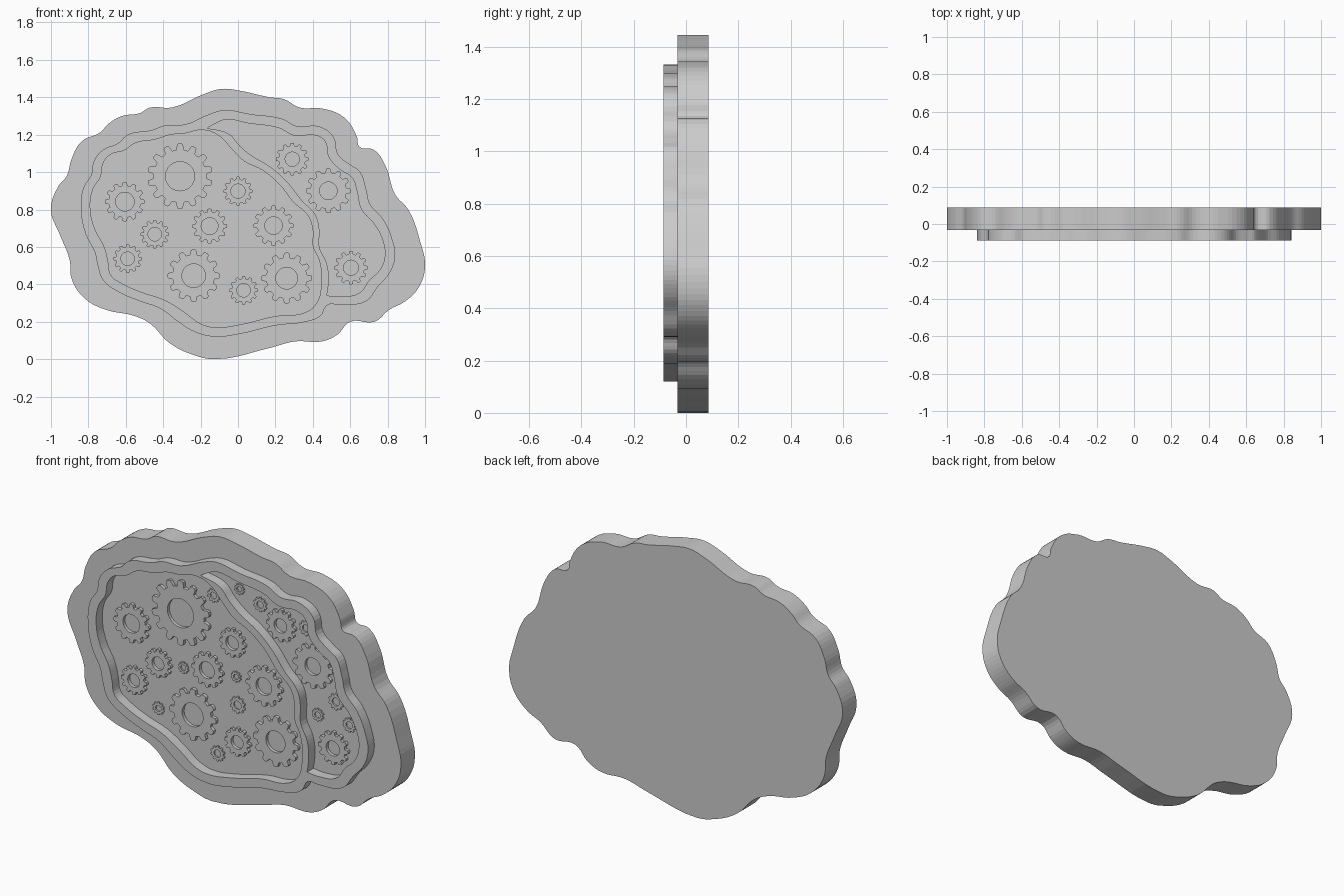
import bpy, bmesh
from math import sin, cos, pi

BACK, FACE, RIM = 0.087, -0.033, -0.087   # y levels: slab back, slab front, rim front


def plate(name, y_front, y_back, smooth=(), polys=(), corners=()):
    """Extrude closed x/z outlines (inner ones become holes) between two y levels."""
    cu = bpy.data.curves.new(name, 'CURVE')
    cu.dimensions = '2D'
    cu.fill_mode = 'BOTH'
    cu.resolution_u = 5
    cu.extrude = (y_back - y_front) / 2
    for pts in smooth:
        s = cu.splines.new('BEZIER')
        s.bezier_points.add(len(pts) - 1)
        s.use_cyclic_u = True
        for bp, p in zip(s.bezier_points, pts):
            bp.co = (p[0], p[1], 0)
            kind = 'VECTOR' if p in corners else 'AUTO'
            bp.handle_left_type = bp.handle_right_type = kind
    for pts in polys:
        s = cu.splines.new('POLY')
        s.points.add(len(pts) - 1)
        s.use_cyclic_u = True
        for sp, p in zip(s.points, pts):
            sp.co = (p[0], p[1], 0, 1)
    tmp = bpy.data.objects.new(name + "_curve", cu)
    bpy.context.collection.objects.link(tmp)
    dg = bpy.context.evaluated_depsgraph_get()
    me = bpy.data.meshes.new_from_object(tmp.evaluated_get(dg))
    bpy.data.objects.remove(tmp)
    # weld caps to walls, stand the plate upright
    bm = bmesh.new()
    bm.from_mesh(me)
    bmesh.ops.remove_doubles(bm, verts=bm.verts, dist=0.0002)
    for v in bm.verts:
        x, z, d = v.co
        v.co = (x, (y_front + y_back) / 2 - d, z)
    bmesh.ops.recalc_face_normals(bm, faces=bm.faces)
    for f in bm.faces:
        f.smooth = False
    bm.to_mesh(me)
    bm.free()
    me.name = name
    ob = bpy.data.objects.new(name, me)
    bpy.context.collection.objects.link(ob)
    return ob


def gear(name, x, z, r, hole, height, teeth=12):
    """Flat gear with trapezoid teeth and a round bore."""
    step = 2 * pi / teeth
    shape = ((-0.32, 0.81), (-0.21, 0.97), (-0.1, 1.0), (0.1, 1.0), (0.21, 0.97), (0.32, 0.81))
    prof = [(x + r * k * sin((i + a) * step), z + r * k * cos((i + a) * step))
            for i in range(teeth) for a, k in shape]
    bore = [(x + hole * cos(2 * pi * i / 28), z + hole * sin(2 * pi * i / 28)) for i in range(28)]
    plate(name, FACE - height, FACE + 0.003, polys=(prof, bore))


# wavy back slab
slab = [(-1, .80), (-.96, .925), (-.915, .98), (-.89, 1.07), (-.835, 1.165), (-.74, 1.21),
        (-.69, 1.26), (-.62, 1.30), (-.525, 1.315), (-.47, 1.345), (-.355, 1.345), (-.175, 1.42),
        (-.085, 1.445), (.01, 1.435), (.17, 1.40), (.245, 1.39), (.33, 1.345), (.45, 1.34),
        (.57, 1.29), (.635, 1.19), (.65, 1.135), (.725, 1.12), (.79, 1.03), (.84, .88),
        (.91, .80), (.975, .625), (1, .50), (.97, .39), (.895, .31), (.81, .265), (.73, .20),
        (.60, .20), (.53, .13), (.45, .095), (.305, .095), (.17, .06), (-.125, 0), (-.23, .02),
        (-.365, .085), (-.47, .19), (-.55, .23), (-.71, .265), (-.82, .325), (-.89, .43),
        (-.90, .53), (-.95, .66)]
plate("back_slab", FACE, BACK, smooth=(slab,))

# raised rim with two pockets, the strip between them is the divider
rim = [(-.84, .81), (-.825, .92), (-.785, .985), (-.77, 1.06), (-.72, 1.12), (-.64, 1.155),
       (-.59, 1.20), (-.46, 1.225), (-.39, 1.25), (-.285, 1.255), (-.14, 1.315), (-.07, 1.332),
       (.065, 1.31), (.235, 1.285), (.315, 1.245), (.43, 1.245), (.51, 1.19), (.535, 1.095),
       (.60, 1.04), (.65, 1.005), (.685, .91), (.705, .83), (.775, .75), (.825, .64),
       (.84, .545), (.81, .46), (.75, .39), (.685, .31), (.545, .29), (.48, .29), (.44, .23),
       (.365, .2), (.2, .18), (.01, .135), (-.125, .12), (-.23, .145), (-.32, .2), (-.415, .27),
       (-.525, .31), (-.64, .36), (-.72, .42), (-.75, .5), (-.765, .57), (-.815, .67)]
left_pocket = [(-.79, .81), (-.775, .91), (-.735, .975), (-.72, 1.05), (-.68, 1.095), (-.61, 1.115),
               (-.55, 1.155), (-.44, 1.175), (-.36, 1.2), (-.295, 1.205), (-.19, 1.225),
               (-.11, 1.2), (-.03, 1.12), (.03, 1.06), (.13, 1.01), (.225, .93), (.295, .84),
               (.375, .765), (.40, .685), (.40, .605), (.435, .525), (.445, .40), (.42, .30),
               (.36, .25), (.2, .23), (.01, .185), (-.125, .17), (-.2, .19), (-.285, .25),
               (-.39, .315), (-.52, .36), (-.62, .405), (-.68, .45), (-.695, .525),
               (-.715, .6), (-.765, .695)]
right_pocket = [(-.165, 1.235), (-.12, 1.26), (-.07, 1.28), (.06, 1.26), (.22, 1.235), (.30, 1.195),
                (.42, 1.195), (.465, 1.165), (.485, 1.08), (.55, 1.01), (.61, .97), (.635, .90),
                (.66, .8), (.73, .72), (.775, .63), (.785, .55), (.76, .48), (.70, .42),
                (.65, .355), (.55, .335), (.475, .34), (.485, .42), (.475, .51), (.435, .6),
                (.435, .69), (.415, .77), (.34, .85), (.27, .94), (.17, 1.03), (.07, 1.09),
                (.01, 1.14), (-.05, 1.205)]
plate("rim_and_divider", RIM, FACE + 0.003, smooth=(rim, left_pocket, right_pocket),
      corners=((-.165, 1.235), (.475, .34)))

# large gears: x, z, radius, bore
large = [(-.31, .978, .175, .078), (-.605, .842, .106, .05), (-.445, .668, .077, .036),
         (-.59, .537, .077, .036), (0, .898, .078, .038), (-.152, .711, .094, .045),
         (.19, .714, .108, .047), (-.237, .446, .14, .063), (.26, .433, .136, .058),
         (.03, .368, .077, .036), (.29, 1.069, .088, .038), (.483, .90, .12, .047),
         (.604, .489, .09, .04)]
for n, (x, z, r, h) in enumerate(large):
    gear(f"large_gear_{n + 1}", x, z, r, h, 0.018, 14 if r > .16 else 12)

# small thin gears filling the gaps: x, z, radius
small = [(-.12, 1.12, .038), (.035, 1.195, .03), (.16, 1.145, .04), (.435, 1.09, .042),
         (.615, .74, .045), (.505, .64, .035), (.695, .635, .04), (.025, .565, .046),
         (.015, .715, .03), (-.30, .68, .032), (-.45, .42, .035), (-.095, .27, .042)]
for n, (x, z, r) in enumerate(small):
    gear(f"small_gear_{n + 1}", x, z, r, r * .48, 0.008, 10)
